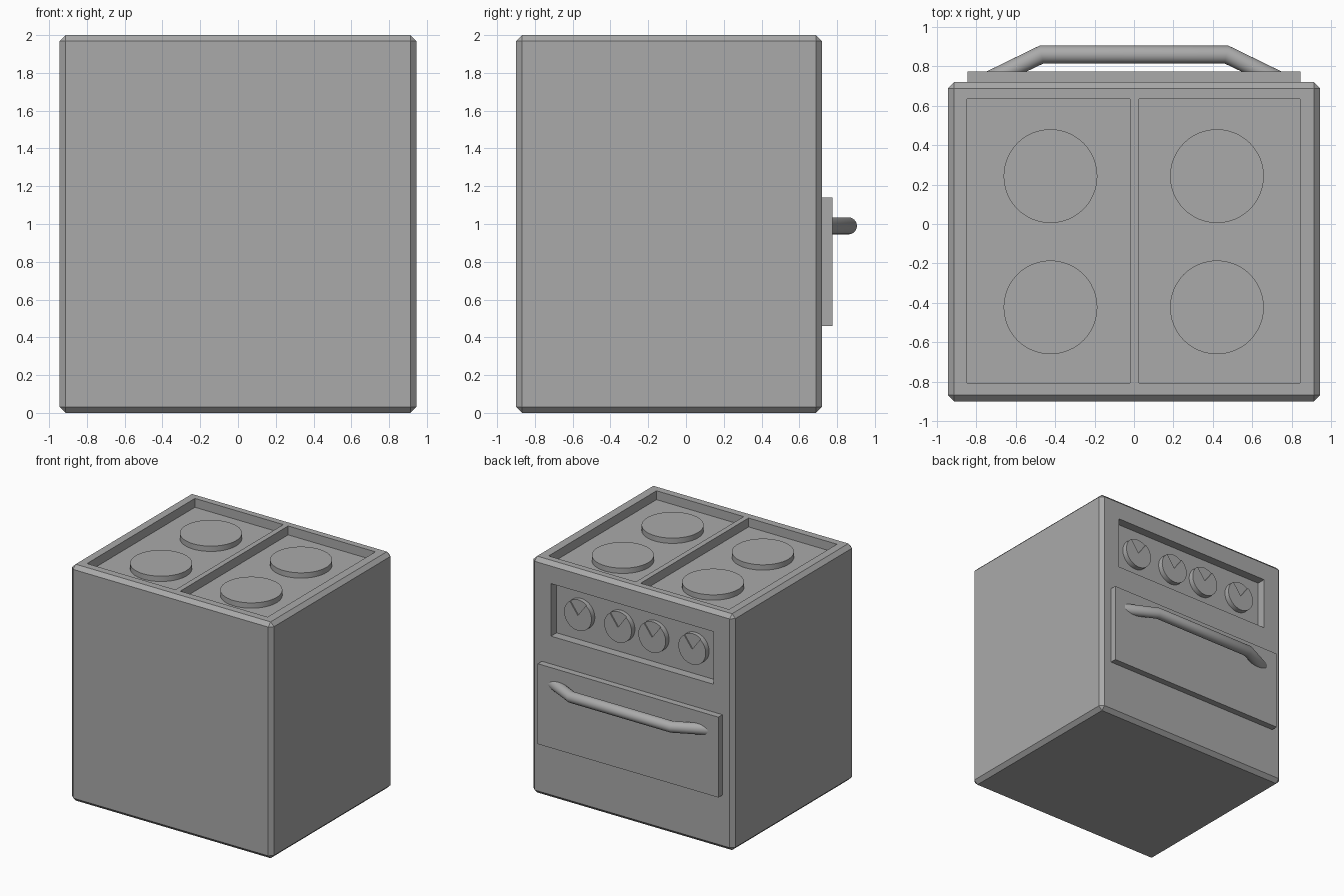
import bpy, bmesh
from math import sin, cos, tan, pi
from mathutils import Matrix, Vector

cube = bpy.data.objects.get("Cube")
if cube:
    bpy.data.objects.remove(cube, do_unlink=True)

grey = bpy.data.materials.new("plain grey")
grey.use_nodes = True
grey.diffuse_color = (0.4, 0.4, 0.4, 1)
for node in grey.node_tree.nodes:
    if node.type == 'BSDF_PRINCIPLED':
        node.inputs["Base Color"].default_value = (0.4, 0.4, 0.4, 1)


def finish(bm, name, smooth=False):
    bmesh.ops.recalc_face_normals(bm, faces=bm.faces)
    mesh = bpy.data.meshes.new(name)
    bm.to_mesh(mesh)
    bm.free()
    mesh.materials.append(grey)
    ob = bpy.data.objects.new(name, mesh)
    bpy.context.collection.objects.link(ob)
    if smooth:
        bpy.ops.object.select_all(action='DESELECT')
        ob.select_set(True)
        bpy.context.view_layer.objects.active = ob
        bpy.ops.object.shade_smooth_by_angle()
    return ob


def box(name, low, high, chamfer=0):
    low, high = Vector(low), Vector(high)
    bm = bmesh.new()
    bmesh.ops.create_cube(bm, size=1, matrix=Matrix.Translation((low + high) / 2)
                          @ Matrix.Diagonal((high - low).to_4d()))
    if chamfer:
        bmesh.ops.bevel(bm, geom=bm.edges[:], offset=chamfer, segments=1,
                        affect='EDGES', profile=0.5)
    return finish(bm, name)


def disc(name, centre, radius, depth, turn=Matrix()):
    bm = bmesh.new()
    bmesh.ops.create_cone(bm, cap_ends=True, segments=48, radius1=radius,
                          radius2=radius, depth=depth,
                          matrix=Matrix.Translation(centre) @ turn)
    return finish(bm, name, smooth=True)


def cut(target, cutter):
    mod = target.modifiers.new("cut", 'BOOLEAN')
    mod.operation = 'DIFFERENCE'
    mod.solver = 'EXACT'
    mod.object = cutter
    cutter.hide_render = True
    bpy.context.view_layer.objects.active = target
    bpy.ops.object.modifier_apply(modifier=mod.name)
    bpy.data.objects.remove(cutter, do_unlink=True)


# Cabinet with two hob wells and a control panel recess
BACK, DEPTH = 0.72, 0.075
body = box("cabinet", (-0.945, -0.9, 0), (0.945, BACK, 2), chamfer=0.032)
for x0, x1 in ((-0.848, -0.02), (0.025, 0.842)):
    cut(body, box("well_cutter", (x0, -0.808, 2 - DEPTH), (x1, 0.635, 2.2)))
cut(body, box("panel_cutter", (-0.76, BACK - DEPTH, 1.375), (0.76, 1, 1.82)))

# Hob burners
for x in (-0.424, 0.421):
    for y in (-0.423, 0.243):
        disc("burner", (x, y, 2 - DEPTH + 0.02), 0.238, 0.05)

# Control knobs, each with a shallow pointer notch
FACE = BACK - DEPTH + 0.045
for x in (-0.54, -0.165, 0.155, 0.53):
    knob = disc("control_knob", (x, FACE - 0.03, 1.6), 0.128, 0.06,
                Matrix.Rotation(pi / 2, 4, 'X'))
    bm = bmesh.new()
    tri = [bm.verts.new((x + dx, FACE - 0.01, 1.6 + dz))
           for dx, dz in ((0, 0), (0.14, 0.19), (-0.14, 0.19))]
    face = bm.faces.new(tri)
    top = bmesh.ops.extrude_face_region(bm, geom=[face])["geom"]
    bmesh.ops.translate(bm, vec=(0, 0.05, 0),
                        verts=[v for v in top if isinstance(v, bmesh.types.BMVert)])
    cut(knob, finish(bm, "notch_cutter"))

# Oven door
box("oven_door", (-0.846, BACK - 0.01, 0.46), (0.846, 0.775, 1.14))

# Door handle: round bar, mitred at the bends and flush with the door at the ends
R, SIDES, ANGLE = 0.045, 24, 0.46
bm = bmesh.new()
rings = []
for x, y, spread, flat in ((-0.67, 0.763, -R / sin(ANGLE), 0),
                           (-0.47, 0.86, -R * tan(ANGLE / 2), R),
                           (0.47, 0.86, R * tan(ANGLE / 2), R),
                           (0.67, 0.763, R / sin(ANGLE), 0)):
    angles = [2 * pi * i / SIDES for i in range(SIDES)]
    rings.append([bm.verts.new((x + spread * cos(a), y + flat * cos(a),
                                0.99 + R * sin(a))) for a in angles])
for a, b in zip(rings, rings[1:]):
    for i in range(SIDES):
        j = (i + 1) % SIDES
        bm.faces.new((a[i], a[j], b[j], b[i]))
for end in (rings[0], rings[-1]):
    bm.faces.new(end)
finish(bm, "door_handle", smooth=True)
